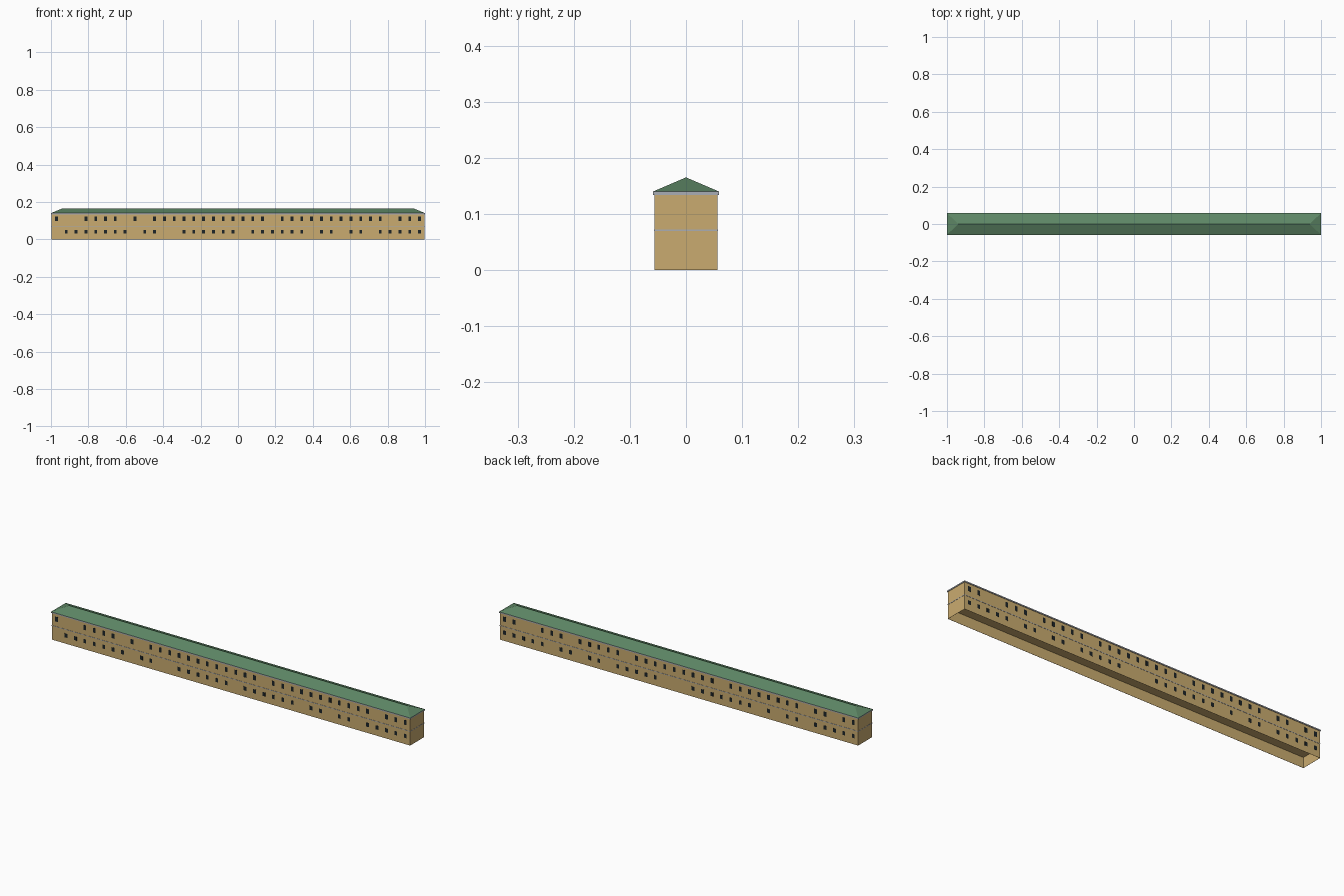
import bpy
import bmesh

cube = bpy.data.objects.get("Cube")
if cube:
    bpy.data.objects.remove(cube, do_unlink=True)


def material(name, r, g, b):
    m = bpy.data.materials.new(name)
    m.use_nodes = True
    m.diffuse_color = (r, g, b, 1)
    m.node_tree.nodes["Principled BSDF"].inputs["Base Color"].default_value = (r, g, b, 1)
    return m


WALL = material("sand plaster", 0.59, 0.41, 0.16)
TRIM = material("grey trim", 0.40, 0.42, 0.46)
ROOF = material("green roof", 0.11, 0.24, 0.13)
GLASS = material("dark glass", 0.012, 0.017, 0.02)


def finish(name, bm, mat):
    mesh = bpy.data.meshes.new(name)
    bm.to_mesh(mesh)
    bm.free()
    mesh.materials.append(mat)
    obj = bpy.data.objects.new(name, mesh)
    bpy.context.collection.objects.link(obj)
    return obj


def add_box(bm, x, y, z, sx, sy, sz):
    """Box centred on x, y with its underside at z."""
    verts = bmesh.ops.create_cube(bm, size=1)["verts"]
    for v in verts:
        v.co.x = x + v.co.x * sx
        v.co.y = y + v.co.y * sy
        v.co.z = z + (v.co.z + 0.5) * sz
    return verts


LENGTH, DEPTH = 1.995, 0.112
WALL_TOP, EAVE_TOP, RIDGE_TOP = 0.134, 0.140, 0.165

# Walls, hollow below with a ceiling inside
bm = bmesh.new()
add_box(bm, 0, 0, 0, LENGTH, DEPTH, WALL_TOP)
bm.faces.ensure_lookup_table()
under = min(bm.faces, key=lambda f: f.calc_center_median().z)
bmesh.ops.inset_region(bm, faces=[under], thickness=0.001)
rim = bmesh.ops.extrude_discrete_faces(bm, faces=[under])["faces"][0]
for v in rim.verts:
    v.co.z = 0.052
finish("walls", bm, WALL)

# Storey band around the middle
bm = bmesh.new()
add_box(bm, 0, 0, 0.0695, LENGTH + 0.002, DEPTH + 0.002, 0.003)
finish("storey_band", bm, TRIM)

# Eave slab under the roof
bm = bmesh.new()
add_box(bm, 0, 0, WALL_TOP, 2.0, 0.117, EAVE_TOP - WALL_TOP)
finish("eave", bm, TRIM)

# Hipped roof: box with its top drawn in to a ridge
bm = bmesh.new()
for v in add_box(bm, 0, 0, EAVE_TOP, 2.0, 0.117, RIDGE_TOP - EAVE_TOP):
    if v.co.z > EAVE_TOP + 0.01:
        v.co.x *= 0.94
        v.co.y = 0
bmesh.ops.remove_doubles(bm, verts=bm.verts[:], dist=0.0001)
finish("hipped_roof", bm, ROOF)

# Windows: evenly spaced bays, some left blank, counted from the left of each facade
BAYS = 38
PITCH = 2.0 / BAYS


def window_row(name, side, bottom, height, blank):
    bm = bmesh.new()
    for bay in range(BAYS):
        if bay not in blank:
            x = -side * (-1 + PITCH * (bay + 0.5)) * 0.997
            add_box(bm, x, side * DEPTH / 2, bottom, 0.015, 0.001, height)
    finish(name, bm, GLASS)


window_row("front_upper_windows", -1, 0.097, 0.024, {1, 2, 7, 9, 22, 34})
window_row("front_lower_windows", -1, 0.031, 0.020,
           {0, 8, 11, 12, 19, 26, 29, 32})
window_row("back_upper_windows", 1, 0.097, 0.024, {2, 3, 7, 13, 23, 32, 35})
window_row("back_lower_windows", 1, 0.031, 0.020,
           {5, 8, 11, 17, 18, 19, 27, 29, 32})
